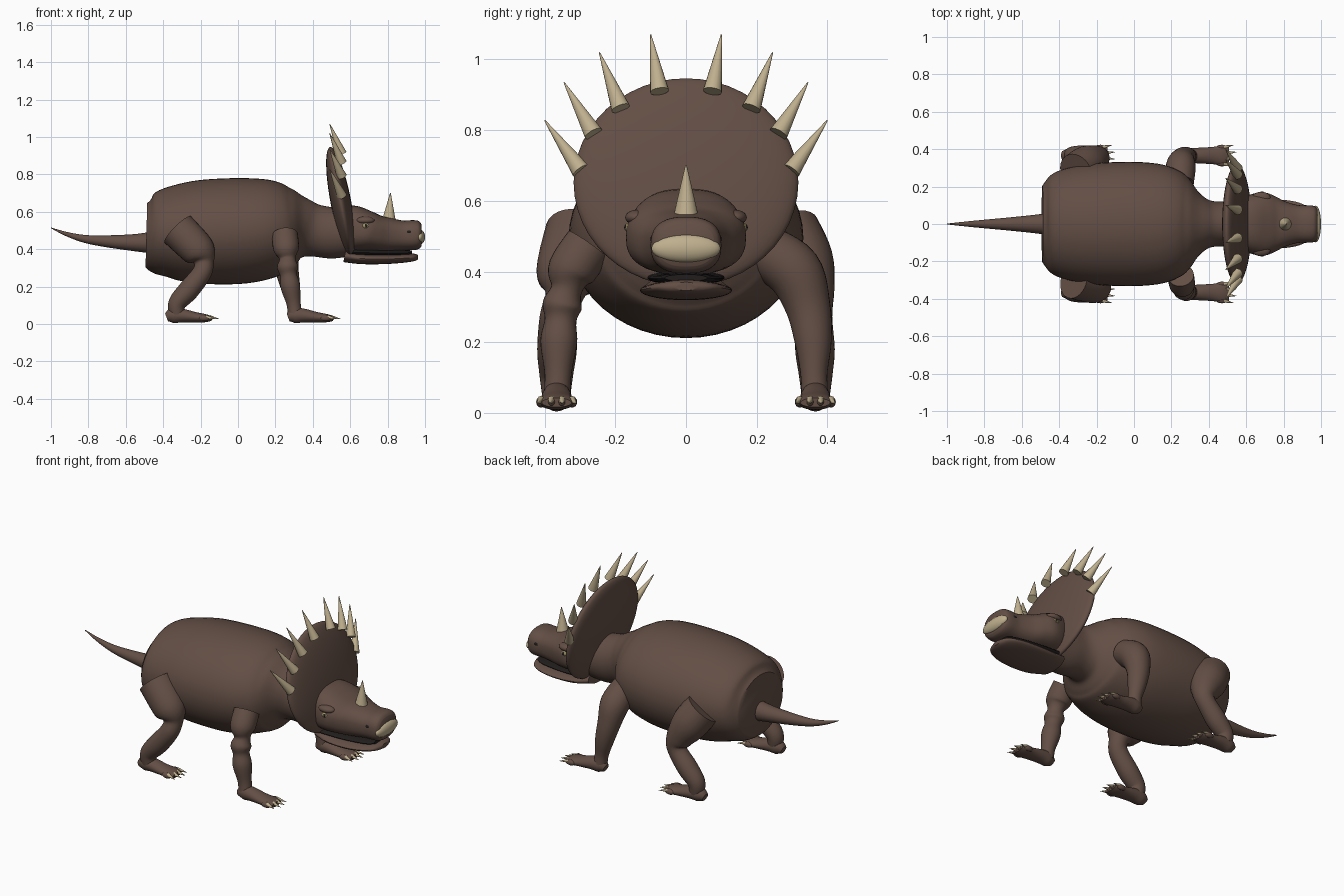
import bpy, bmesh, math
from mathutils import Vector, Matrix

cube = bpy.data.objects.get("Cube")
if cube:
    bpy.data.objects.remove(cube, do_unlink=True)


def material(name, rgb):
    m = bpy.data.materials.new(name)
    m.use_nodes = True
    m.diffuse_color = (*rgb, 1)
    m.node_tree.nodes["Principled BSDF"].inputs["Base Color"].default_value = (*rgb, 1)
    return m


HIDE = material("brown hide", (0.125, 0.078, 0.06))
HORN = material("cream horn", (0.52, 0.43, 0.27))
DARK = material("dark mouth", (0.015, 0.012, 0.012))
EYE = material("olive eye", (0.33, 0.29, 0.13))


def finish(name, bm, mat, angle=45):
    bmesh.ops.recalc_face_normals(bm, faces=bm.faces)
    mesh = bpy.data.meshes.new(name)
    bm.to_mesh(mesh)
    bm.free()
    mesh.materials.append(mat)
    ob = bpy.data.objects.new(name, mesh)
    bpy.context.collection.objects.link(ob)
    bpy.ops.object.select_all(action='DESELECT')
    ob.select_set(True)
    bpy.context.view_layer.objects.active = ob
    bpy.ops.object.shade_smooth_by_angle(angle=math.radians(angle))
    return ob


def spline(rows, steps):
    """Smoothly resample rows of numbers."""
    rows = [Vector(r) for r in rows]
    out = []
    for i in range(len(rows) - 1):
        a, b = rows[max(i - 1, 0)], rows[i]
        c, d = rows[i + 1], rows[min(i + 2, len(rows) - 1)]
        for s in range(steps):
            t = s / steps
            out.append(b + (c - a) * (t / 2) + (a * 2 - b * 5 + c * 4 - d) * (t * t / 2)
                       + (b * 3 - a - c * 3 + d) * (t ** 3 / 2))
    return out + [rows[-1]]


def loft(name, rows, mat=HIDE, sides=28, steps=5, power=2):
    """Skin cross-sections given as x, y, z, half width, half height."""
    rows = spline(rows, steps)
    centres = [Vector(r[:3]) for r in rows]
    bm = bmesh.new()
    rings = []
    for i, r in enumerate(rows):
        t = (centres[min(i + 1, len(rows) - 1)] - centres[max(i - 1, 0)]).normalized()
        side = Vector((0, 1, 0))
        side = (side - t * side.dot(t)).normalized()
        up = t.cross(side)
        ring = []
        for k in range(sides):
            a = math.tau * k / sides
            c, s = math.cos(a), math.sin(a)
            u = math.copysign(abs(c) ** (2 / power), c) * r[3]
            v = math.copysign(abs(s) ** (2 / power), s) * r[4]
            ring.append(bm.verts.new(centres[i] + side * u + up * v))
        rings.append(ring)
    for p, q in zip(rings, rings[1:]):
        for k in range(sides):
            n = (k + 1) % sides
            bm.faces.new((p[k], p[n], q[n], q[k]))
    bm.faces.new(rings[0])
    bm.faces.new(rings[-1])
    return finish(name, bm, mat)


def spine(rows):
    """Central sections: x, z, half width, half height."""
    return [(x, 0, z, w, h) for x, z, w, h in rows]


def limb(rows, y_sign):
    """Round sections: x, y, z, radius."""
    return [(x, y * y_sign, z, r, r) for x, y, z, r in rows]


def ball(name, centre, size, mat, tilt=0, seg=32):
    bm = bmesh.new()
    bmesh.ops.create_uvsphere(bm, u_segments=seg, v_segments=seg // 2, radius=1)
    bm.transform(Matrix.Translation(centre) @ Matrix.Rotation(tilt, 4, 'Y') @ Matrix.Diagonal((*size, 1)))
    return finish(name, bm, mat)


def spike(name, base, tip, radius, seg=16):
    base, tip = Vector(base), Vector(tip)
    d = tip - base
    bm = bmesh.new()
    bmesh.ops.create_cone(bm, cap_ends=True, segments=seg, radius1=radius, radius2=radius * 0.06, depth=d.length)
    bm.transform(Matrix.Translation((base + tip) / 2) @ d.to_track_quat('Z', 'Y').to_matrix().to_4x4())
    return finish(name, bm, HORN)


# Barrel body with neck, and tail
loft("body", spine([
    (-.49, .475, .205, .172), (-.44, .475, .265, .213), (-.35, .485, .3, .25),
    (-.2, .492, .325, .277), (0, .497, .332, .283), (.15, .507, .318, .268),
    (.25, .51, .28, .238), (.3, .512, .235, .205), (.35, .51, .165, .163),
    (.41, .5, .125, .14), (.5, .487, .12, .137), (.58, .49, .12, .13)]), sides=48)
loft("tail", spine([
    (-.47, .435, .057, .057), (-.56, .435, .046, .045), (-.7, .442, .032, .032),
    (-.82, .455, .021, .021), (-.92, .482, .011, .011), (-1, .514, .002, .002)]))

# Neck frill and its ring of spikes
ball("frill", (.55, 0, .652), (.055, .318, .3), HIDE, tilt=math.radians(-11), seg=48)
SPIKES = [(.075, .91, .1, 1.07), (.185, .862, .245, 1.02), (.262, .79, .345, .935), (.297, .685, .4, .828)]

# Head, jaws, beak and nose horn
loft("head", spine([
    (.56, .51, .13, .122), (.62, .51, .157, .122), (.69, .497, .17, .108),
    (.75, .484, .15, .096), (.81, .477, .12, .09), (.88, .473, .101, .08),
    (.94, .475, .1, .08), (.967, .475, .094, .074), (.98, .475, .08, .06)]), power=2.5, sides=40)
loft("lower_jaw", spine([
    (.57, .365, .1, .035), (.66, .35, .125, .03), (.78, .347, .13, .027),
    (.88, .351, .115, .024), (.94, .356, .08, .02), (.962, .358, .03, .012)]))
loft("mouth", spine([
    (.6, .383, .11, .02), (.75, .38, .105, .018), (.88, .38, .085, .016), (.93, .382, .06, .01)]), DARK)
ball("beak", (.972, 0, .465), (.028, .098, .04), HORN)
spike("nose_horn", (.807, 0, .555), (.815, 0, .7), .036, 24)

# Shoulder-to-ankle paths: sleeves with pinched joints on the right, smooth on the left
FRONT_SHIN = [(.28, .36, .2, .052), (.297, .362, .11, .038), (.305, .365, .045, .038)]
FRONT_RIGHT = [(.25, .275, .475, .07), (.258, .325, .4, .068), (.265, .338, .35, .044),
               (.265, .35, .305, .056), (.27, .355, .262, .045)] + FRONT_SHIN
FRONT_LEFT = [(.245, .22, .46, .075), (.25, .305, .4, .08), (.26, .345, .3, .064)] + FRONT_SHIN
HIND_SHIN = [(-.195, .362, .27, .052), (-.265, .365, .18, .056), (-.325, .367, .11, .048), (-.325, .367, .05, .04)]
HIND_RIGHT = [(-.322, .3, .505, .1), (-.21, .335, .39, .09), (-.182, .345, .33, .054)] + HIND_SHIN
HIND_LEFT = [(-.31, .28, .51, .1), (-.25, .32, .42, .1), (-.2, .35, .33, .072)] + HIND_SHIN

FOOT = [(.268, .035, .024, .022), (.3, .045, .038, .041), (.35, .045, .042, .037),
        (.42, .036, .046, .028), (.475, .031, .053, .022), (.508, .029, .042, .013)]

for side, s, legs in (("left", 1, (FRONT_LEFT, HIND_LEFT)), ("right", -1, (FRONT_RIGHT, HIND_RIGHT))):
    for part, path, shift in (("front", legs[0], 0), ("hind", legs[1], -.65)):
        loft(f"{part}_leg_{side}", limb(path, s))
        loft(f"{part}_foot_{side}", [(x + shift, .366 * s, z, w, h) for x, z, w, h in FOOT])
        # Toes and claws fan out from the foot
        for i in range(4):
            f = (i - 1.5) / 1.5
            x, y = .505 + shift - .025 * abs(f), (.366 + .044 * f) * s
            ball(f"{part}_toe_{side}_{i + 1}", (x - .01, y, .031), (.03, .014, .016), HIDE, seg=16)
            spike(f"{part}_claw_{side}_{i + 1}", (x, y, .037), (x + .053, y + .012 * f * s, .027), .011, 10)
    for i, (y, z, ty, tz) in enumerate(SPIKES):
        spike(f"frill_spike_{side}_{i + 1}", (.555, y * s, z), (.49, ty * s, tz), .027)
    # Face details
    ball(f"brow_{side}", (.68, .138 * s, .553), (.05, .034, .022), HIDE)
    ball(f"eye_{side}", (.682, .158 * s, .524), (.02, .015, .016), EYE, seg=20)
    ball(f"pupil_{side}", (.685, .169 * s, .525), (.008, .006, .009), DARK, seg=12)
    ball(f"nostril_{side}", (.915, .095 * s, .492), (.016, .006, .009), DARK, seg=16)
